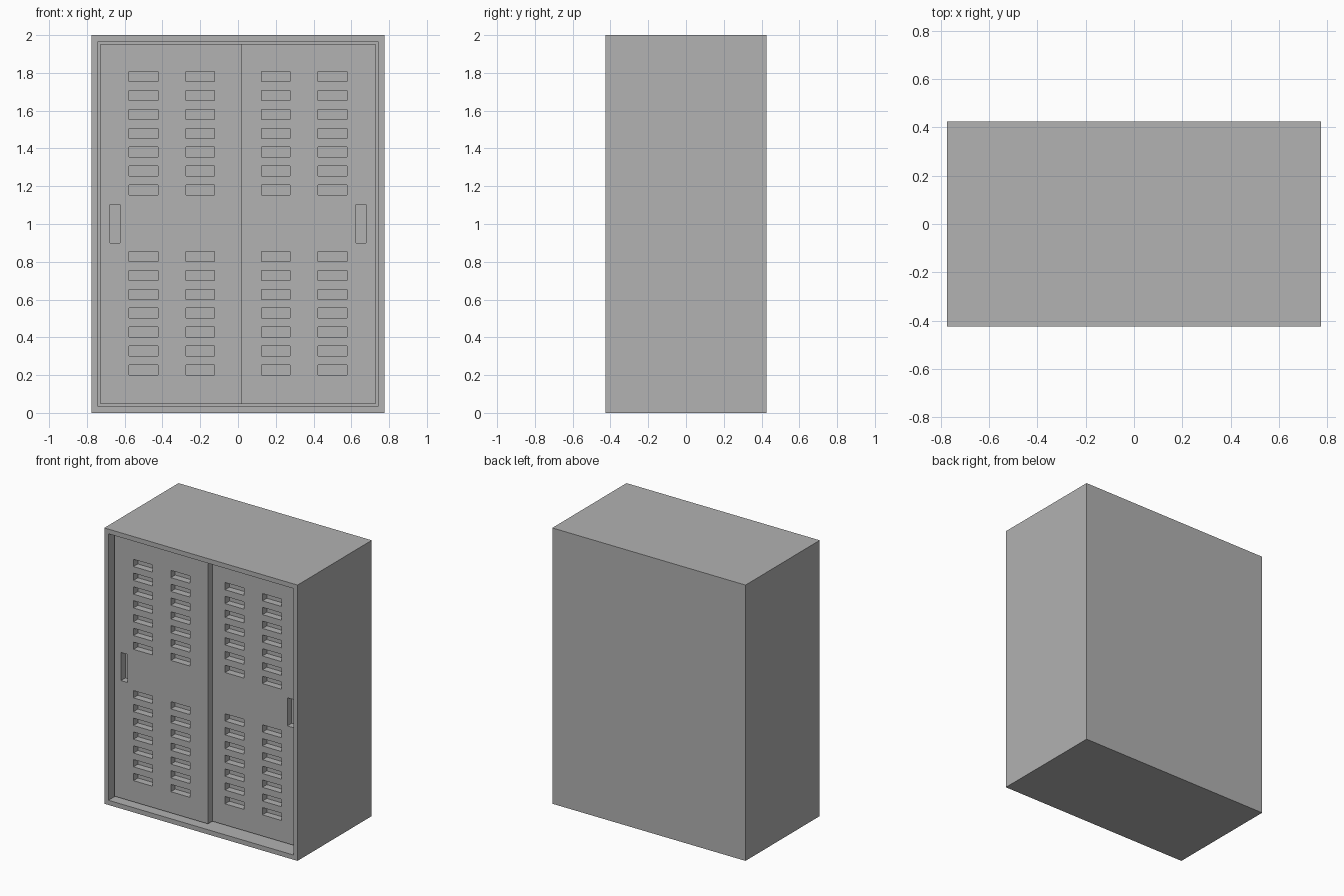
import bpy
import bmesh
from mathutils import Matrix, Vector

if "Cube" in bpy.data.objects:
    bpy.data.objects.remove(bpy.data.objects["Cube"], do_unlink=True)

WIDTH, DEPTH, HEIGHT = 1.55, 0.85, 2.0
FRAME = 0.048          # rim around the door opening
FRONT = -DEPTH / 2
RECESS = 0.16          # depth of the door opening
POCKET = 0.05          # depth of vents and finger pulls
SEAM = 0.022           # x where the two doors meet
OPEN_X = WIDTH / 2 - FRAME

grey = bpy.data.materials.new("cabinet grey")
grey.use_nodes = True
colour = (0.445, 0.445, 0.445, 1.0)
grey.diffuse_color = colour
grey.node_tree.nodes["Principled BSDF"].inputs["Base Color"].default_value = colour


def add_box(bm, low, high):
    low, high = Vector(low), Vector(high)
    matrix = Matrix.Translation((low + high) / 2) @ Matrix.Diagonal((*(high - low), 1))
    bmesh.ops.create_cube(bm, size=1, matrix=matrix)


def make_object(name, bm):
    mesh = bpy.data.meshes.new(name)
    bm.to_mesh(mesh)
    bm.free()
    mesh.materials.append(grey)
    obj = bpy.data.objects.new(name, mesh)
    bpy.context.collection.objects.link(obj)
    return obj


def make_door(name, x_low, x_high, setback, columns, pull_x):
    face_y = FRONT + setback
    bm = bmesh.new()
    add_box(bm, (x_low, face_y, FRAME), (x_high, FRONT + RECESS, HEIGHT - FRAME))
    door = make_object(name, bm)

    # Cutter with two banks of vents and one finger pull
    bm = bmesh.new()

    def pocket(x, z, w, h):
        add_box(bm, (x - w / 2, face_y - 0.02, z - h / 2),
                (x + w / 2, face_y + POCKET, z + h / 2))

    for x in columns:
        for bank in (0.228, 1.18):
            for row in range(7):
                pocket(x, bank + row * 0.1, 0.152, 0.053)
    pocket(pull_x, 1.002, 0.053, 0.204)
    cutter = make_object(name + "_cutter", bm)
    cutter.hide_render = True

    cut = door.modifiers.new("pockets", "BOOLEAN")
    cut.operation = "DIFFERENCE"
    cut.solver = "EXACT"
    cut.object = cutter
    graph = bpy.context.evaluated_depsgraph_get()
    result = bpy.data.meshes.new_from_object(door.evaluated_get(graph))
    door.modifiers.clear()
    door.data = result
    bpy.data.objects.remove(cutter, do_unlink=True)


# Cabinet body with a recessed opening in the front
bm = bmesh.new()
add_box(bm, (-WIDTH / 2, FRONT, 0), (WIDTH / 2, -FRONT, HEIGHT))
bm.normal_update()
front = min(bm.faces, key=lambda f: f.calc_center_median().y)
bmesh.ops.inset_region(bm, faces=[front], thickness=FRAME)
bm.normal_update()
pushed = bmesh.ops.extrude_discrete_faces(bm, faces=[front])["faces"][0]
bmesh.ops.translate(bm, verts=pushed.verts, vec=(0, RECESS, 0))
bmesh.ops.recalc_face_normals(bm, faces=bm.faces)
make_object("cabinet_body", bm)

# Sliding doors, one set behind the other
make_door("right_door", -OPEN_X, SEAM, 0.05, (-0.5, -0.2), -0.65)
make_door("left_door", SEAM, OPEN_X, 0.10, (0.2, 0.5), 0.65)
